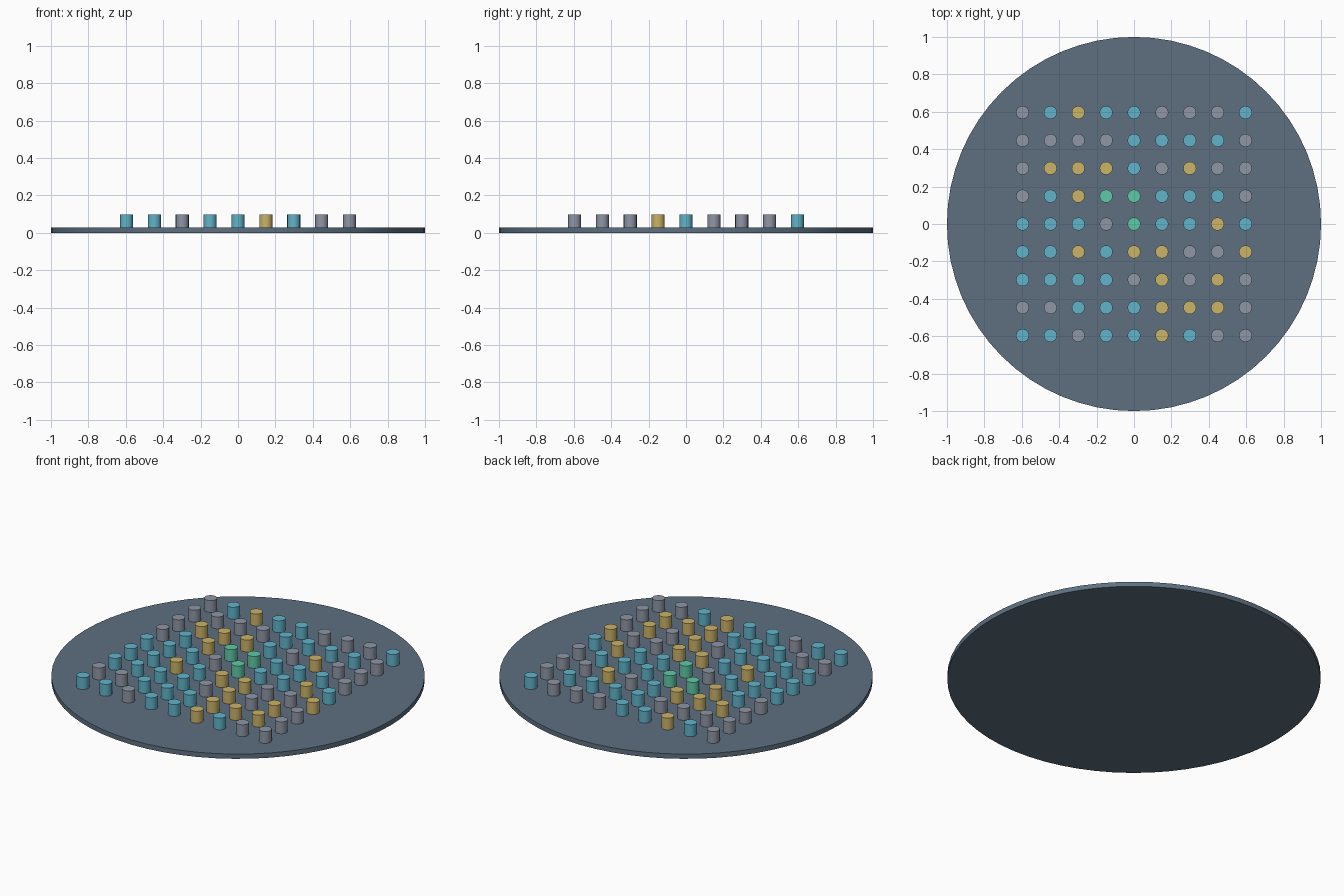
import bpy
import math

cube = bpy.data.objects.get("Cube")
if cube:
    bpy.data.objects.remove(cube, do_unlink=True)


def linear(c):
    c /= 255
    return c / 12.92 if c <= 0.04045 else ((c + 0.055) / 1.055) ** 2.4


def material(name, r, g, b):
    m = bpy.data.materials.new(name)
    m.use_nodes = True
    colour = (linear(r), linear(g), linear(b), 1)
    m.diffuse_color = colour
    m.node_tree.nodes["Principled BSDF"].inputs["Base Color"].default_value = colour
    return m


def cylinder(name, radius, bottom, top, x, y, sides, mat):
    bpy.ops.mesh.primitive_cylinder_add(
        vertices=sides, radius=radius, depth=top - bottom,
        location=(x, y, (bottom + top) / 2))
    ob = bpy.context.object
    ob.name = name
    ob.data.materials.append(mat)
    bpy.ops.object.shade_smooth_by_angle(angle=math.radians(40))
    return ob


BASE_TOP, PEG_TOP = 0.028, 0.098
SPACING, PEG_RADIUS = 0.149, 0.035

# Round base plate
cylinder("base_plate", 1, 0, BASE_TOP, 0, 0, 64, material("slate", 94, 112, 129))

# Peg colours
pegs = {
    "g": ("grey", material("grey", 143, 150, 165)),
    "b": ("blue", material("blue", 97, 180, 202)),
    "y": ("yellow", material("yellow", 203, 179, 105)),
    "n": ("green", material("green", 96, 202, 167)),
}

# Grid of pegs, rows listed from back to front
layout = [
    "gbybbgggb",
    "ggggbbbbg",
    "gyyybgygg",
    "gbynnbbbg",
    "bbbgnbbyb",
    "bbybyyggy",
    "bbbbgygyg",
    "ggbbbyyyg",
    "bbgbbybgg",
]
for row, line in enumerate(layout):
    for col, key in enumerate(line):
        colour_name, mat = pegs[key]
        cylinder(f"{colour_name}_peg_row{row + 1}_column{col + 1}",
                 PEG_RADIUS, BASE_TOP, PEG_TOP,
                 (col - 4) * SPACING, (4 - row) * SPACING, 16, mat)
